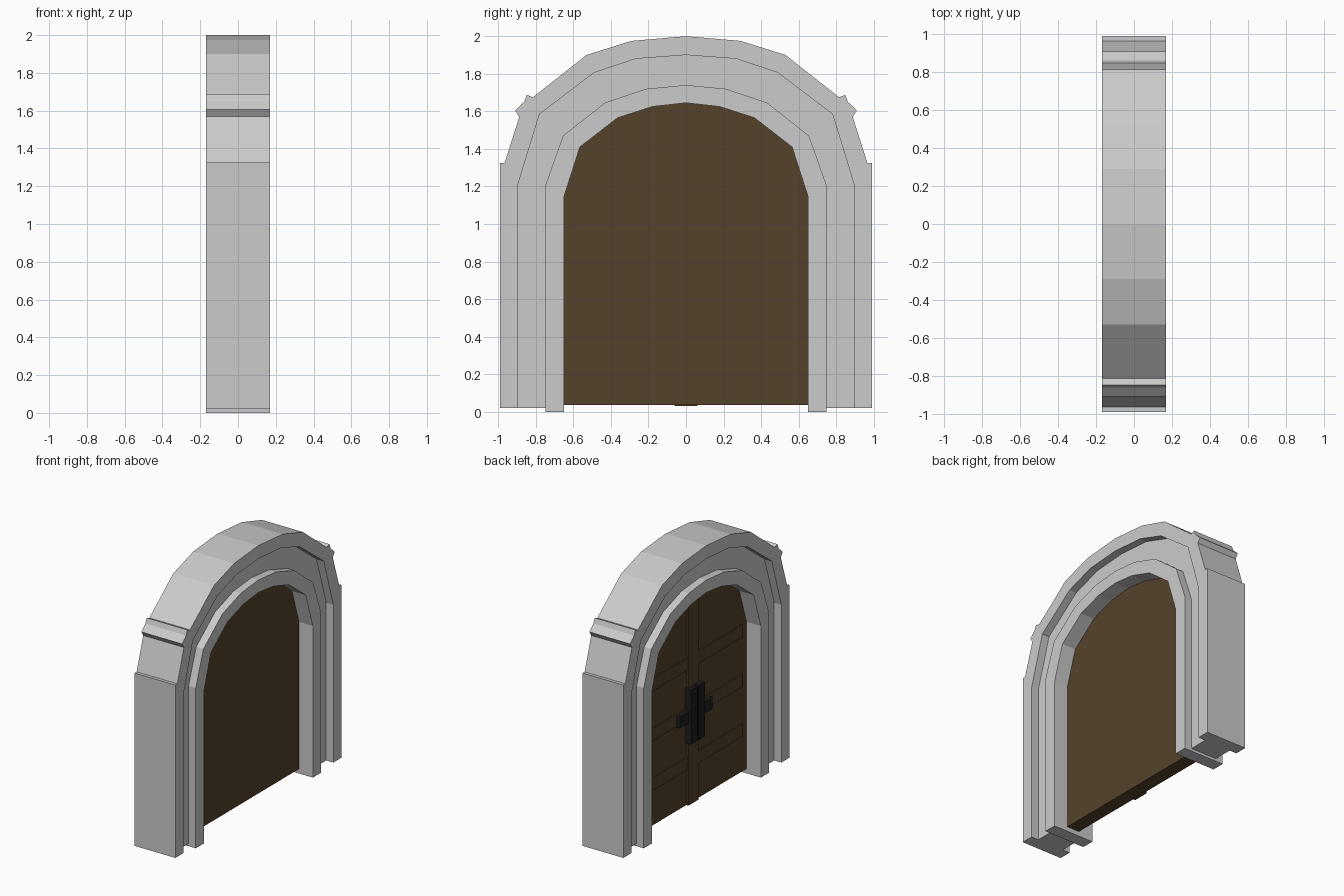
import bpy, bmesh

if "Cube" in bpy.data.objects:
    bpy.data.objects.remove(bpy.data.objects["Cube"])


def material(name, color):
    m = bpy.data.materials.new(name)
    m.diffuse_color = color
    m.use_nodes = True
    m.node_tree.nodes["Principled BSDF"].inputs["Base Color"].default_value = m.diffuse_color
    return m


WOOD = material("wood", (0.09, 0.055, 0.024, 1))
IRON = material("iron", (0.012, 0.012, 0.014, 1))


def full(half):
    """Mirror a half outline (base up to crown at y=0) into a full arch path."""
    return half + [(-y, z) for y, z in reversed(half[:-1])]


def extrude(name, outline, x0, x1, mat=None):
    """Extrude a closed y-z outline from x0 to x1."""
    bm = bmesh.new()
    face = bm.faces.new([bm.verts.new((x0, y, z)) for y, z in outline])
    ext = bmesh.ops.extrude_face_region(bm, geom=[face], use_keep_orig=True)
    for v in ext["geom"]:
        if isinstance(v, bmesh.types.BMVert):
            v.co.x = x1
    bmesh.ops.recalc_face_normals(bm, faces=bm.faces)
    me = bpy.data.meshes.new(name)
    bm.to_mesh(me)
    bm.free()
    ob = bpy.data.objects.new(name, me)
    bpy.context.collection.objects.link(ob)
    if mat:
        me.materials.append(mat)
    return ob


def ring(name, outer, inner, base, half_depth):
    """Arched frame between two half outlines."""
    o = full([(outer[0][0], base)] + outer)
    i = full([(inner[0][0], base)] + inner)
    return extrude(name, o + i[::-1], -half_depth, half_depth)


def box(name, y0, y1, z0, z1, x0, x1, mat):
    return extrude(name, [(y0, z0), (y1, z0), (y1, z1), (y0, z1)], x0, x1, mat)


# Half outlines of the concentric arches
outer_edge = [(0.99, 1.325), (0.966, 1.325), (0.888, 1.57), (0.91, 1.605),
              (0.862, 1.65), (0.848, 1.687), (0.815, 1.675),
              (0.53, 1.90), (0.29, 1.975), (0, 2.0)]
groove_outer = [(0.895, 1.21), (0.78, 1.585), (0.49, 1.805), (0.265, 1.88), (0, 1.90)]
groove_inner = [(0.747, 1.21), (0.655, 1.47), (0.43, 1.647), (0.21, 1.72), (0, 1.74)]
opening = [(0.65, 1.145), (0.565, 1.41), (0.365, 1.565), (0.18, 1.625), (0, 1.645)]

# Stone frame: full-depth outer and inner arches, recessed band between them
ring("outer_arch", outer_edge, groove_outer, 0.02, 0.17)
ring("recessed_band", groove_outer, groove_inner, 0.02, 0.11)
ring("inner_arch", groove_inner, opening, 0.0, 0.17)

# Door slab
extrude("door", full([(0.65, 0.035)] + opening), -0.05, 0.055, WOOD)

# Raised centre stile and rails on the back of the door
box("centre_stile", -0.06, 0.06, 0.03, 1.62, -0.062, -0.045, WOOD)
for s in (-1, 1):
    for z in (0.35, 0.725, 1.10):
        a, b = sorted((0.06 * s, 0.60 * s))
        box("door_rail", a, b, z - 0.047, z + 0.047, -0.058, -0.045, WOOD)

# Iron lock: two upright plates and a crossbar
for s in (-1, 1):
    a, b = sorted((0.008 * s, 0.085 * s))
    box("lock_plate", a, b, 0.51, 0.92, -0.10, -0.05, IRON)
box("lock_seam", -0.01, 0.01, 0.52, 0.91, -0.09, -0.05, IRON)
box("lock_crossbar", -0.195, 0.195, 0.67, 0.76, -0.085, -0.05, IRON)
